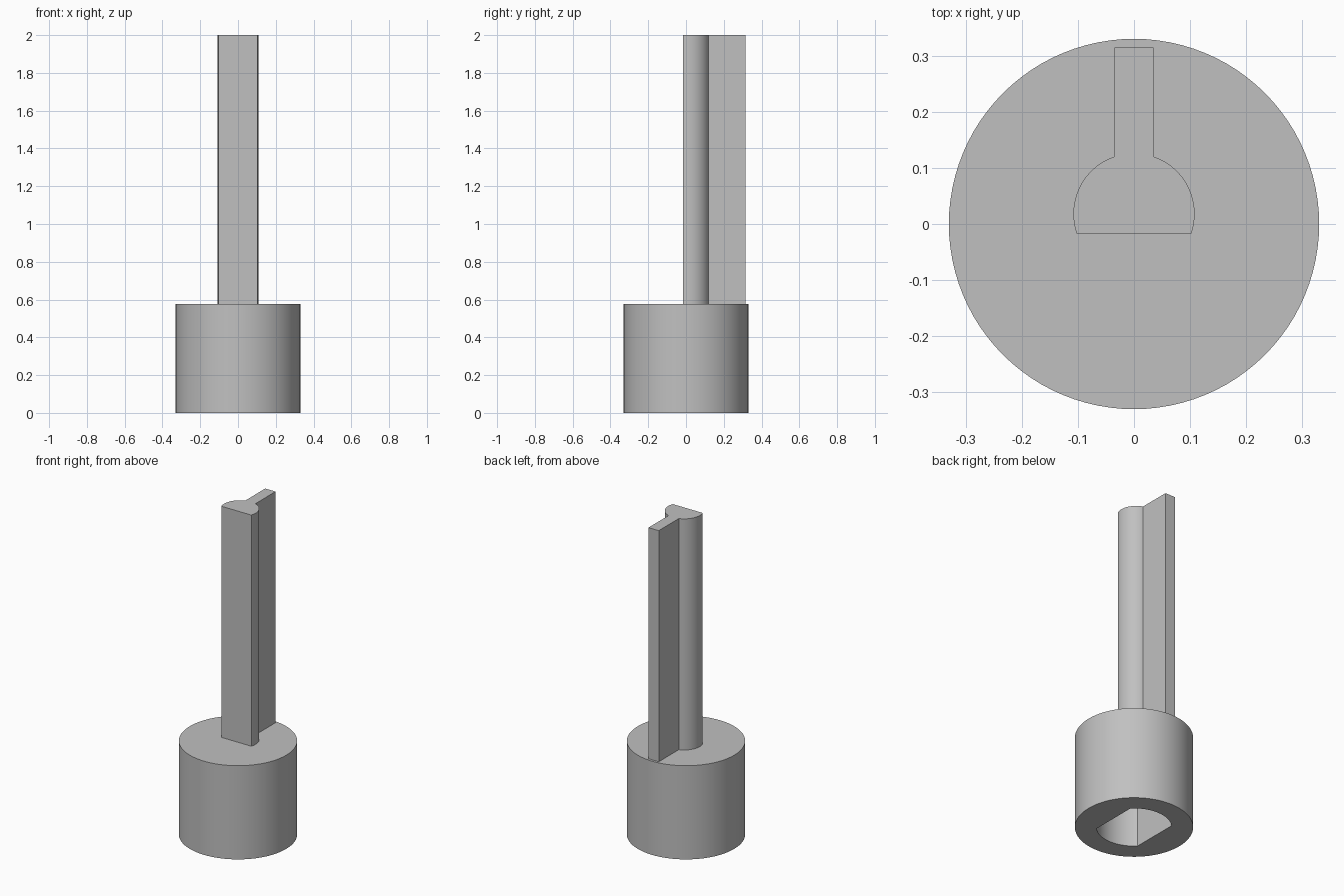
import bpy, bmesh
from math import asin, acos, cos, sin, pi, radians

cube = bpy.data.objects.get("Cube")
if cube:
    bpy.data.objects.remove(cube, do_unlink=True)

KNOB_R, KNOB_TOP, TOP = 0.33, 0.577, 2.0
SOCKET_R, SOCKET_FLAT, SOCKET_DEPTH = 0.21, 0.15, 0.43
STEM_R, STEM_Y, STEM_CUT = 0.108, 0.018, 0.035
FIN_HALF, FIN_END = 0.035, 0.315

grey = bpy.data.materials.new("plain grey")
grey.use_nodes = True
colour = (0.53, 0.53, 0.53, 1)
grey.diffuse_color = colour
grey.node_tree.nodes["Principled BSDF"].inputs["Base Color"].default_value = colour


def arc(radius, start, end, steps, cy=0.0):
    """Points along an arc centred on x = 0."""
    angles = [start + (end - start) * i / steps for i in range(steps + 1)]
    return [(radius * cos(a), cy + radius * sin(a)) for a in angles]


def prism(name, outline, bottom, top):
    """Extrude a counter-clockwise outline upwards into a solid."""
    bm = bmesh.new()
    base = bm.faces.new([bm.verts.new((x, y, bottom)) for x, y in outline])
    result = bmesh.ops.extrude_face_region(bm, geom=[base], use_keep_orig=True)
    moved = [v for v in result["geom"] if isinstance(v, bmesh.types.BMVert)]
    bmesh.ops.translate(bm, verts=moved, vec=(0, 0, top - bottom))
    bmesh.ops.recalc_face_normals(bm, faces=bm.faces)
    mesh = bpy.data.meshes.new(name)
    bm.to_mesh(mesh)
    bm.free()
    mesh.materials.append(grey)
    obj = bpy.data.objects.new(name, mesh)
    bpy.context.collection.objects.link(obj)
    return obj


def activate(obj):
    bpy.ops.object.select_all(action='DESELECT')
    obj.select_set(True)
    bpy.context.view_layer.objects.active = obj


# Round base knob
knob = prism("base_knob", arc(KNOB_R, 0, 2 * pi, 96)[:-1], 0, KNOB_TOP)

# Blind socket underneath: round ends in front and behind, flat on both sides
corner = acos(SOCKET_FLAT / SOCKET_R)
back = arc(SOCKET_R, corner, pi - corner, 32)
socket = prism("socket_cutter", back + [(-x, -y) for x, y in back], -0.1, SOCKET_DEPTH)
socket.hide_render = True
cut = knob.modifiers.new("socket", 'BOOLEAN')
cut.operation = 'DIFFERENCE'
cut.solver = 'EXACT'
cut.object = socket
activate(knob)
bpy.ops.object.modifier_apply(modifier=cut.name)
bpy.data.objects.remove(socket, do_unlink=True)

# Stem: round rod cut flat at the front, with a straight fin at the back
right_side = arc(STEM_R, -asin(STEM_CUT / STEM_R), acos(FIN_HALF / STEM_R), 24, STEM_Y)
right_side.append((FIN_HALF, FIN_END))
left_side = [(-x, y) for x, y in reversed(right_side)]
stem = prism("finned_stem", right_side + left_side, KNOB_TOP - 0.005, TOP)

for part in (knob, stem):
    activate(part)
    bpy.ops.object.shade_smooth_by_angle(angle=radians(25))
